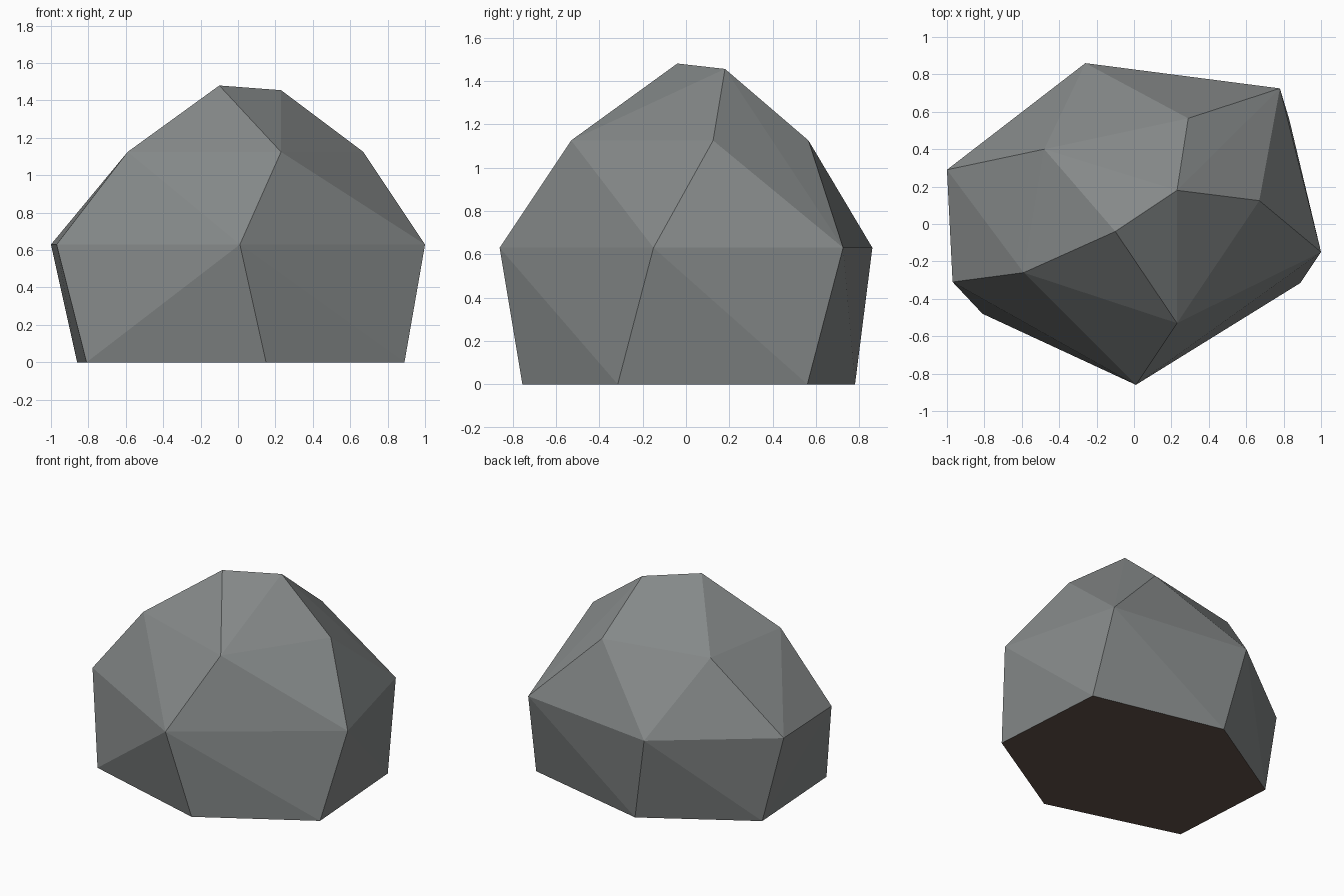
import bpy, bmesh

if "Cube" in bpy.data.objects:
    bpy.data.objects.remove(bpy.data.objects["Cube"])

# Horizontal rings of corner points, keyed by height
rings = {
    0.0: [(-0.81, -0.48), (0.15, -0.755), (0.89, -0.315),
          (0.83, 0.56), (-0.13, 0.78), (-0.86, 0.34)],
    0.63: [(-0.97, -0.31), (0.01, -0.86), (1.0, -0.15),
           (0.78, 0.725), (-0.26, 0.86), (-1.0, 0.29)],
    1.125: [(-0.59, -0.26), (0.23, -0.53), (0.67, 0.125),
            (0.29, 0.565), (-0.48, 0.40)],
    1.455: [(0.23, 0.18)],
    1.48: [(-0.10, -0.04)],
}

# Boulder: faceted convex skin around the rings
bm = bmesh.new()
for z, ring in rings.items():
    for x, y in ring:
        bm.verts.new((x, y, z))
bmesh.ops.convex_hull(bm, input=bm.verts[:])
bmesh.ops.recalc_face_normals(bm, faces=bm.faces[:])

# The flat underside is earth brown, the rest is stone
for f in bm.faces:
    f.material_index = 1 if f.normal.z < -0.9 else 0

mesh = bpy.data.meshes.new("boulder")
bm.to_mesh(mesh)
bm.free()
mesh.shade_flat()

for name, colour in (("stone grey", (0.235, 0.25, 0.25, 1)),
                     ("earth brown", (0.126, 0.086, 0.069, 1))):
    mat = bpy.data.materials.new(name)
    mat.diffuse_color = colour
    mat.use_nodes = True
    mat.node_tree.nodes["Principled BSDF"].inputs["Base Color"].default_value = mat.diffuse_color
    mesh.materials.append(mat)

boulder = bpy.data.objects.new("boulder", mesh)
bpy.context.collection.objects.link(boulder)
